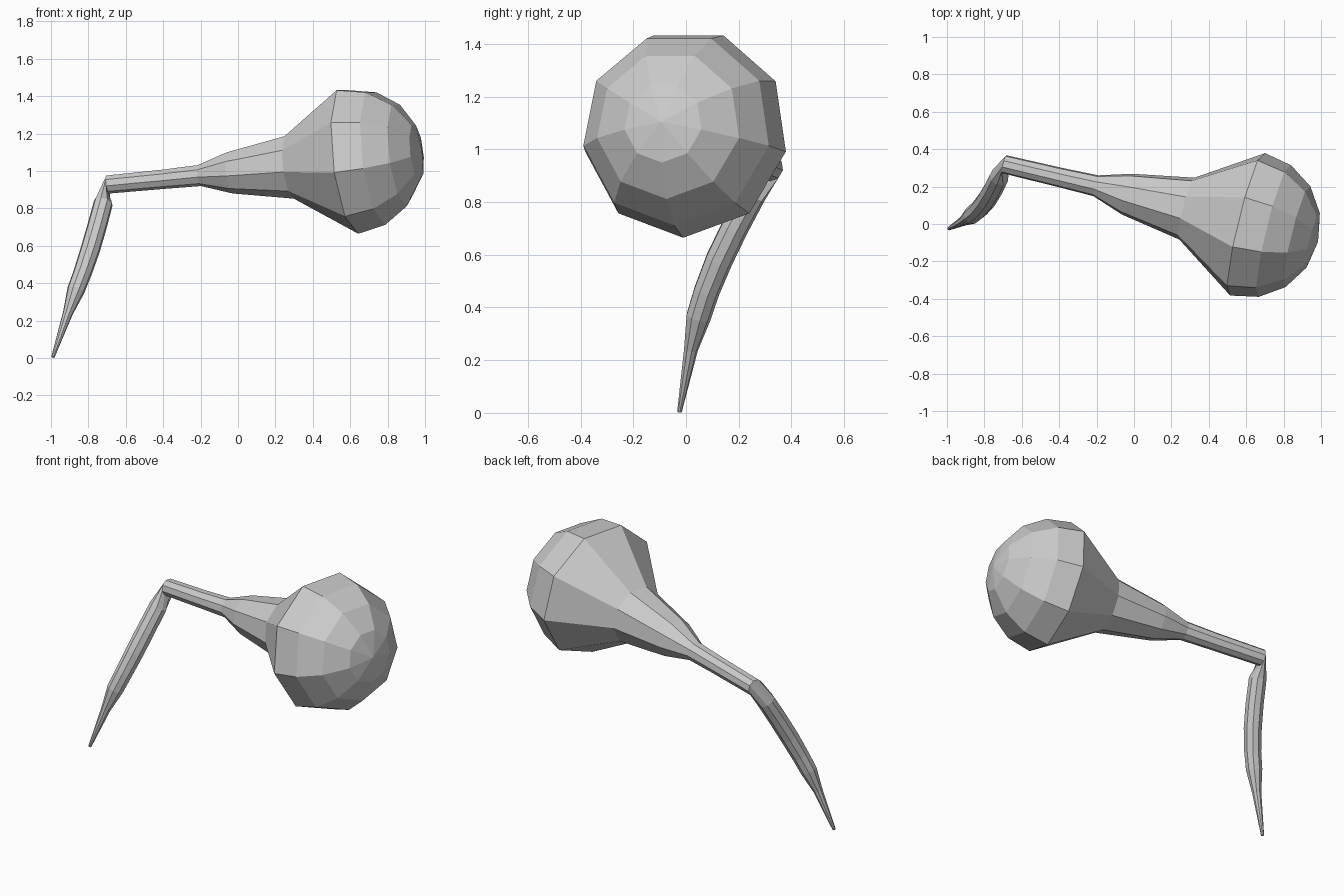
import bpy, bmesh
from math import sin, cos, radians
from mathutils import Vector

if "Cube" in bpy.data.objects:
    bpy.data.objects.remove(bpy.data.objects["Cube"])

SIDES = 9
CENTRE, RADIUS = Vector((0.6, 0, 1.06)), 0.398
AXIS = Vector((1, -0.245, 0.115)).normalized()

# Upper part: (x, y, z, radius) from the bulb to the knee
upper = [(0.28, 0.083, 1.024, 0.173), (-0.04, 0.16, 0.993, 0.114),
         (-0.205, 0.205, 0.977, 0.058), (-0.40, 0.25, 0.957, 0.053),
         (-0.695, 0.32, 0.929, 0.05)]
# Lower part: curved shin down to the point
lower = [(-0.72, 0.253, 0.83, 0.052), (-0.755, 0.183, 0.70, 0.053),
         (-0.79, 0.125, 0.58, 0.053), (-0.83, 0.077, 0.46, 0.05),
         (-0.866, 0.047, 0.365, 0.048), (-0.91, 0.018, 0.24, 0.027),
         (-0.99, -0.025, 0.004, 0.009)]

# Rings as (centre, direction, radius); the dome is a faceted hemisphere
rings = [(CENTRE + AXIS * RADIUS * cos(radians(a)), -AXIS, RADIUS * sin(radians(a)))
         for a in (22.5, 45, 67.5, 90)]
rings += [(Vector(p[:3]), -AXIS, p[3]) for p in upper]
pts = [Vector(p[:3]) for p in lower]
for i, p in enumerate(lower):
    tangent = pts[min(i + 1, len(pts) - 1)] - pts[max(i - 1, 0)]
    rings.append((pts[i], tangent.normalized(), p[3]))

bm = bmesh.new()
side = Vector((0, 0, 1)).cross(AXIS).normalized()
up = AXIS.cross(side)
last_dir = -AXIS
loops = []
for centre, direction, radius in rings:
    turn = last_dir.rotation_difference(direction)
    side, up, last_dir = turn @ side, turn @ up, direction
    angles = [radians(-90 + 360 * k / SIDES) for k in range(SIDES)]
    loops.append([bm.verts.new(centre + radius * (cos(a) * side + sin(a) * up))
                  for a in angles])

# Skin between rings, dome fan and tip cap
for a, b in zip(loops, loops[1:]):
    for k in range(SIDES):
        n = (k + 1) % SIDES
        bm.faces.new((a[k], a[n], b[n], b[k]))
apex = bm.verts.new(CENTRE + AXIS * RADIUS)
for k in range(SIDES):
    bm.faces.new((apex, loops[0][(k + 1) % SIDES], loops[0][k]))
bm.faces.new(loops[-1])
bmesh.ops.recalc_face_normals(bm, faces=bm.faces)

mesh = bpy.data.meshes.new("bulb_and_bent_leg")
bm.to_mesh(mesh)
bm.free()
bpy.context.collection.objects.link(bpy.data.objects.new("bulb_and_bent_leg", mesh))
